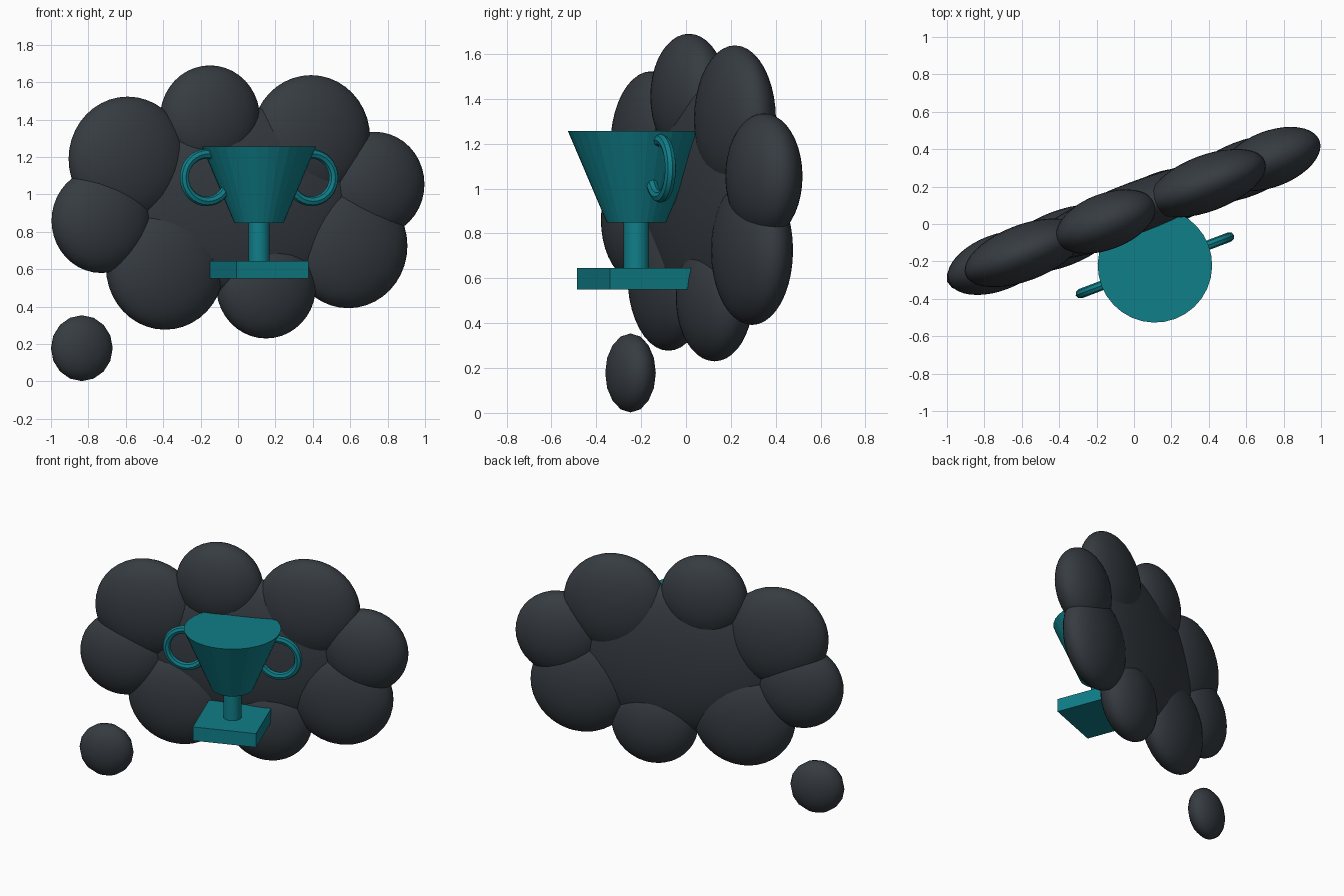
import bpy, math
from mathutils import Matrix, Vector

cube = bpy.data.objects.get("Cube")
if cube:
    bpy.data.objects.remove(cube, do_unlink=True)

TURN = math.radians(20.8)          # the whole group is turned about z
ROT = Matrix.Rotation(TURN, 4, 'Z')


def material(name, rgb):
    m = bpy.data.materials.new(name)
    m.use_nodes = True
    m.diffuse_color = (*rgb, 1)
    bsdf = m.node_tree.nodes["Principled BSDF"]
    bsdf.inputs["Base Color"].default_value = (*rgb, 1)
    bsdf.inputs["Roughness"].default_value = 0.7
    return m


charcoal = material("charcoal", (0.037, 0.045, 0.054))
teal = material("teal", (0.005, 0.21, 0.25))


def finish(name, mat, angle=None):
    o = bpy.context.object
    o.name = o.data.name = name
    o.data.materials.append(mat)
    if angle:
        bpy.ops.object.shade_smooth_by_angle(angle=math.radians(angle))
    return o


def place(o, loc, scale=(1, 1, 1), local=Matrix()):
    o.matrix_world = Matrix.Translation(Vector(loc)) @ ROT @ Matrix.Diagonal((*scale, 1)) @ local


def puff(name, x, z, rx, rz, depth, segments=32):
    # flattened ball lying on the turned cloud plane
    bpy.ops.mesh.primitive_uv_sphere_add(segments=segments, ring_count=segments // 2, radius=1)
    o = finish(name, charcoal, 60)
    place(o, (x, 0.07 + 0.38 * x, z), (rx, depth, rz))


# Cloud: a broad core ringed by puffs
puff("cloud_core", 0.02, 0.97, 0.66, 0.50, 0.15, 48)
ring = [  # x, z, radius
    (-0.59, 1.19, 0.333), (-0.15, 1.41, 0.28), (0.39, 1.305, 0.333), (0.73, 1.055, 0.28),
    (0.59, 0.725, 0.333), (0.15, 0.51, 0.28), (-0.39, 0.61, 0.333), (-0.73, 0.86, 0.28),
]
for i, (x, z, r) in enumerate(ring):
    puff(f"cloud_puff_{i + 1}", x, z, r, r, 0.15, 40)
puff("small_trailing_puff", -0.835, 0.178, 0.175, 0.176, 0.103, 16)

# Trophy
CX, CY = 0.112, -0.221


def cone(name, r_low, r_high, z0, z1, angle):
    bpy.ops.mesh.primitive_cone_add(vertices=32, radius1=r_low, radius2=r_high, depth=z1 - z0)
    o = finish(name, teal, angle)
    place(o, (CX, CY, (z0 + z1) / 2))


cone("trophy_bowl", 0.132, 0.306, 0.848, 1.257, 5)
cone("trophy_stem", 0.057, 0.057, 0.64, 0.855, 30)

bpy.ops.mesh.primitive_cube_add(size=2)
place(finish("trophy_base", teal), (CX, CY, 0.5975), (0.205, 0.205, 0.0475))

# Ring handles on both sides of the bowl
upright = Matrix.Rotation(math.pi / 2, 4, 'X')
for side, label in ((1, "left"), (-1, "right")):
    bpy.ops.mesh.primitive_torus_add(major_radius=0.127, minor_radius=0.026,
                                     major_segments=32, minor_segments=8)
    o = finish(f"{label}_handle", teal, 30)
    offset = ROT @ Vector((0.30 * side, 0, 0))
    place(o, (CX + offset.x, CY + offset.y, 1.09), local=upright)
